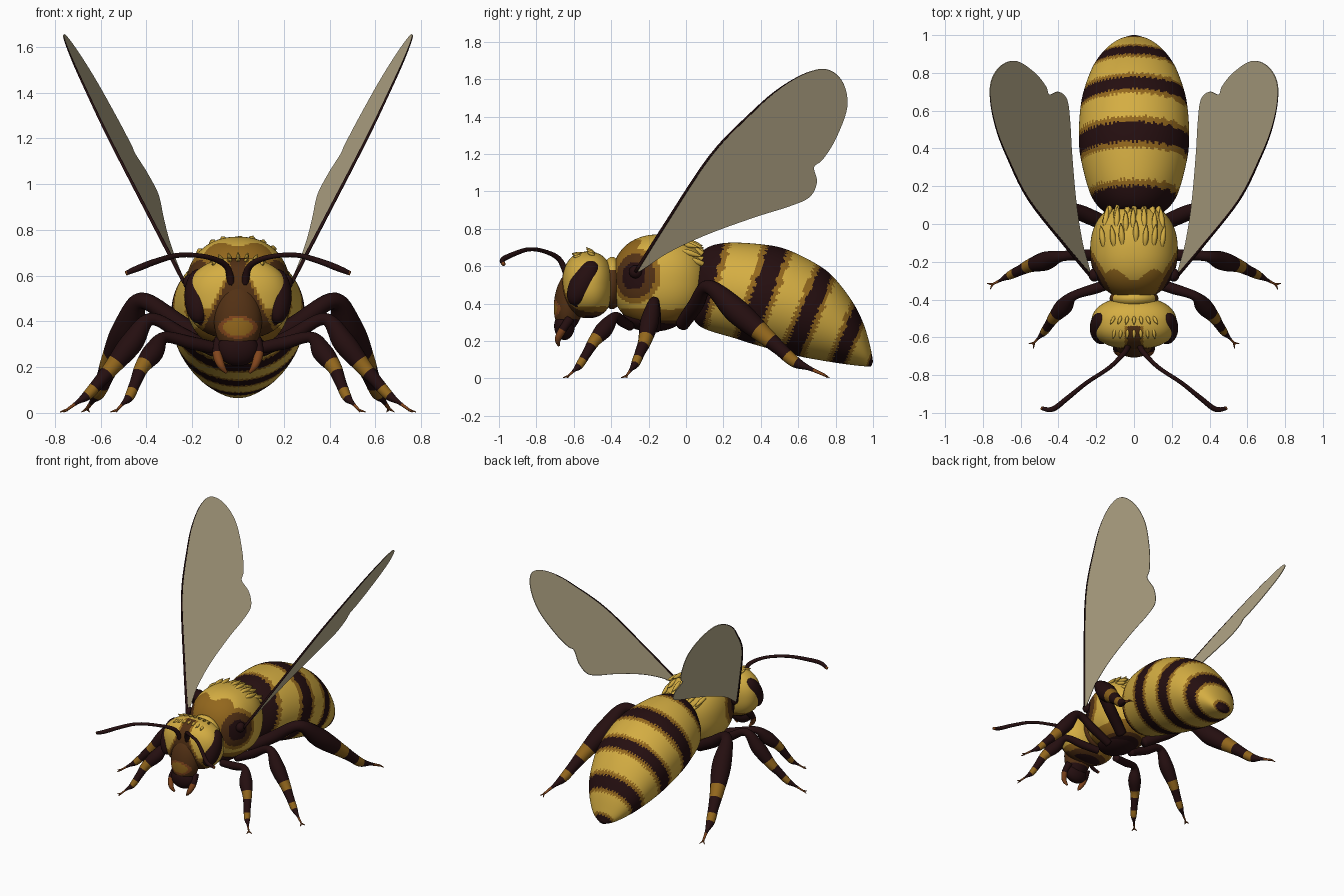
import bpy, bmesh, math, random
from mathutils import Vector, Matrix

random.seed(4)
if "Cube" in bpy.data.objects:
    bpy.data.objects.remove(bpy.data.objects["Cube"])

COLOURS = {
    "yellow": (0.66, 0.42, 0.055), "ochre": (0.29, 0.135, 0.012),
    "brown": (0.085, 0.03, 0.007), "dark_brown": (0.018, 0.0045, 0.005),
    "rust": (0.22, 0.06, 0.012), "wing_grey": (0.54, 0.46, 0.29)}
YELLOW, OCHRE, BROWN, DARK, RUST, WING = range(6)
MATS = []
for label, rgb in COLOURS.items():
    m = bpy.data.materials.new(label)
    m.use_nodes = True
    m.diffuse_color = (*rgb, 1)
    bsdf = m.node_tree.nodes["Principled BSDF"]
    bsdf.inputs["Base Color"].default_value = (*rgb, 1)
    bsdf.inputs["Roughness"].default_value = 0.7
    MATS.append(m)


def finish(bm, name, smooth=True):
    """Turn a bmesh into a named object with the shared materials."""
    bmesh.ops.recalc_face_normals(bm, faces=bm.faces)
    for f in bm.faces:
        f.smooth = smooth
    me = bpy.data.meshes.new(name)
    bm.to_mesh(me)
    bm.free()
    for m in MATS:
        me.materials.append(m)
    ob = bpy.data.objects.new(name, me)
    bpy.context.collection.objects.link(ob)
    return ob


def spline(pts, steps, closed=False):
    """Catmull-Rom curve through points of any dimension, as (t, point)."""
    p = [Vector(q) for q in pts]
    n = len(p)
    at = (lambda i: p[i % n]) if closed else (lambda i: p[max(0, min(n - 1, i))])
    out = []
    for i in range(n if closed else n - 1):
        a, b, c, d = (at(i + k) for k in (-1, 0, 1, 2))
        for s in range(steps):
            u = s / steps
            out.append((i + u, 0.5 * (2 * b + (c - a) * u + (2 * a - 5 * b + 4 * c - d) * u**2
                                      + (3 * b - a - 3 * c + d) * u**3)))
    if not closed:
        out.append((n - 1, p[-1]))
    return out


def loft(bm, rings, ts, rule):
    """Bridge rings of points; rule(t, centre) picks each face's colour."""
    vs = [[bm.verts.new(p) for p in r] for r in rings]
    n = len(vs[0])
    for k in range(len(vs) - 1):
        for j in range(n):
            f = bm.faces.new((vs[k][j], vs[k][(j + 1) % n], vs[k + 1][(j + 1) % n], vs[k + 1][j]))
            f.material_index = rule((ts[k] + ts[k + 1]) / 2, f.calc_center_median())
    for ring, t in ((vs[0], ts[0]), (vs[-1], ts[-1])):
        f = bm.faces.new(ring)
        f.material_index = rule(t, f.calc_center_median())


def tube(bm, pts, rule, sides=10, steps=5):
    """Sweep a circle along (x, y, z, radius) points."""
    path = spline(pts, steps)
    pos = [q.to_3d() for _, q in path]
    normal = Vector((0.31, 0.52, 0.8))
    rings = []
    for i, (_, q) in enumerate(path):
        tan = (pos[min(i + 1, len(pos) - 1)] - pos[max(i - 1, 0)]).normalized()
        normal = (normal - tan * normal.dot(tan)).normalized()
        side = tan.cross(normal)
        rings.append([pos[i] + max(q[3], 0.002) * (normal * math.cos(a) + side * math.sin(a))
                      for a in (math.tau * j / sides for j in range(sides))])
    loft(bm, rings, [t for t, _ in path], rule)


def ellipsoid(name, centre, radii, rule, tilt=0, seg=72, boxy=2):
    """Ellipsoid; a boxy exponent above 2 fills out its corners."""
    bm = bmesh.new()
    bmesh.ops.create_uvsphere(bm, u_segments=seg, v_segments=seg * 2 // 3, radius=1)
    for v in bm.verts:
        v.co *= sum(abs(c) ** boxy for c in v.co) ** (-1 / boxy)
    bm.transform(Matrix.Translation(centre) @ Matrix.Rotation(tilt, 4, 'X') @ Matrix.Diagonal((*radii, 1)))
    for f in bm.faces:
        f.material_index = rule(f.calc_center_median())
    return finish(bm, name)


# Abdomen: tilted oval sections (top y, top z, bottom y, bottom z, half width)
SECTIONS = [
    (.05, .60, .03, .42, .09), (.10, .69, .04, .32, .16), (.22, .725, .10, .265, .23),
    (.42, .715, .26, .215, .28), (.55, .685, .37, .18, .292), (.70, .61, .50, .145, .285),
    (.79, .54, .62, .115, .265), (.89, .41, .76, .09, .22), (.95, .29, .86, .075, .165),
    (.985, .17, .95, .065, .095), (1.0, .09, .99, .065, .025)]
BANDS = [(-1, 1.9), (3.12, 3.95), (5.15, 5.9), (7.15, 7.85), (9.4, 11)]


def abdomen_rule(t, c):
    t += .05 * math.sin(c.x * 260 + c.z * 190)
    gap = min(max(a - t, t - b) for a, b in BANDS)
    return DARK if gap < 0 else OCHRE if gap < 0.2 else YELLOW


bm = bmesh.new()
rings, ts = [], []
for t, (ty, tz, by, bz, w) in spline(SECTIONS, 18):
    mid, half = Vector((0, ty + by, tz + bz)) / 2, Vector((0, ty - by, tz - bz)) / 2
    rings.append([mid + half * math.cos(a) + Vector((w * math.sin(a), 0, 0))
                  for a in (math.tau * j / 160 for j in range(160))])
    ts.append(t)
loft(bm, rings, ts, abdomen_rule)
finish(bm, "abdomen")

# Thorax, with dark wing sockets spreading forward and down
SOCKET = Vector((.21, -.29, .55))
T_MID, T_RAD, T_BOX = Vector((0, -.14, .52)), Vector((.232, .258, .25)), 2.25


def thorax_rule(c):
    d = (Vector((abs(c.x), c.y, c.z)) - SOCKET).length
    if d < .075 or c.z < .295:
        return DARK
    if d < .125 or c.z < .31:
        return BROWN
    if d < .155 or c.z < .37 or (c.y < -.27 - .03 * math.cos(c.x * 30) and c.z > .55):
        return OCHRE
    return YELLOW


ellipsoid("thorax", T_MID, T_RAD, thorax_rule, seg=120, boxy=T_BOX)
ellipsoid("neck", (0, -.395, .51), (.13, .06, .14), lambda c: YELLOW if c.z > .58 else BROWN, seg=32)
ellipsoid("waist", (0, .08, .50), (.12, .10, .13), lambda c: DARK, seg=32)
ellipsoid("chest_underside", (0, -.18, .325), (.13, .16, .075), lambda c: DARK, seg=32)


# Head, with a brown strip down the brow and dark cheeks
def head_rule(c):
    edge = abs(c.x) - .035 - max(0, .60 - c.z) * .5
    if c.y < -.54 and edge < .015:
        return BROWN if edge < 0 else OCHRE
    low = c.z - (.07 if c.y < -.58 else 0)
    return DARK if low < .335 else BROWN if low < .355 else OCHRE if low < .385 else YELLOW


H_MID, H_RAD, H_BOX = Vector((0, -.525, .50)), Vector((.226, .138, .178)), 2.3
ellipsoid("head", H_MID, H_RAD, head_rule, seg=120, boxy=H_BOX)


def face_rule(c):
    if c.z < .315:
        return DARK
    d = math.hypot(c.x / .085, (c.z - .375) / .05)
    return OCHRE if d < .75 else RUST if d < 1 else BROWN


ellipsoid("face_plate", (0, -.625, .41), (.105, .08, .165), face_rule, tilt=-.12, seg=80)
ellipsoid("mouth", (0, -.65, .28), (.09, .055, .075), lambda c: DARK, seg=32)


# Legs: joints are hip, knee, ankle, tarsus and toe
def leg_rule(t, c):
    if 3.8 < t < 4.35 or 5.5 < t < 6.1:
        return OCHRE
    return RUST if t > 7.2 else DARK


LEGS = {
    "front": (.042, (.08, -.30, .28), (.32, -.38, .33), (.42, -.49, .2), (.475, -.57, .07), (.53, -.63, .012)),
    "middle": (.046, (.10, -.16, .27), (.38, -.17, .41), (.55, -.22, .2), (.655, -.27, .08), (.75, -.32, .012)),
    "hind": (.062, (.10, -.02, .29), (.42, .12, .49), (.55, .42, .23), (.61, .58, .09), (.66, .74, .018))}


def build_leg(name, s, w, *joints):
    j = [Vector((s * x, y, z)) for x, y, z in joints]
    pts = []
    sizes = (.6, .68, .6, 1.08, .78, .6, .5, .2, .12)
    for k, r in enumerate(sizes):
        p = j[k // 2] if k % 2 == 0 else (j[k // 2] + j[k // 2 + 1]) / 2
        pts.append((*p, r * w))
    bm = bmesh.new()
    tube(bm, pts, leg_rule, sides=14, steps=8)
    # Forked claw at the toe
    ahead = (j[4] - j[3]).to_2d().to_3d().normalized()
    across = Vector((-ahead.y, ahead.x, 0))
    for q in (-1, 1):
        tip = j[4] + ahead * .022 + across * q * .018
        tip.z = .004
        tube(bm, [(*j[4], .007), (*tip, .002)], lambda t, c: RUST, sides=6)
    finish(bm, name)


# Wing outline in side view (y, z); the wing lies in a leaning plane
LEADING = [(-.27, .57), (-.12, .81), (.13, 1.19), (.35, 1.42), (.5, 1.55), (.65, 1.635), (.76, 1.65)]
TRAILING = [(.84, 1.58), (.862, 1.45), (.80, 1.28), (.73, 1.17), (.685, 1.13), (.70, 1.05),
            (.66, .97), (.55, .92), (.36, .86), (.1, .765), (-.1, .67)]


def on_wing(s, y, z):
    return Vector((s * (.235 + .605 * (z - .57) - .13 * (y + .27)), y, z))


for s, label in ((1, "left"), (-1, "right")):
    for leg, spec in LEGS.items():
        build_leg(f"{label}_{leg}_leg", s, *spec)

    bm = bmesh.new()
    f = bm.faces.new([bm.verts.new(on_wing(s, *p)) for _, p in spline(LEADING + TRAILING, 6, True)])
    f.material_index = WING
    wing = finish(bm, f"{label}_wing", smooth=False)
    solid = wing.modifiers.new("thickness", 'SOLIDIFY')
    solid.thickness, solid.offset = .005, 0

    # Dark vein along the leading edge
    bm = bmesh.new()
    tube(bm, [(*on_wing(s, *p), .009 - .0014 * i) for i, p in enumerate(LEADING)],
         lambda t, c: DARK, sides=8)
    finish(bm, f"{label}_wing_vein")
    ellipsoid(f"{label}_wing_joint", (s * .21, -.27, .57), (.03, .035, .035), lambda c: DARK, seg=24)

    # Eye
    ellipsoid(f"{label}_eye", (s * .172, -.55, .51), (.062, .068, .13), lambda c: DARK,
              tilt=-.5, seg=40)

    # Antenna with a raised base
    bm = bmesh.new()
    path = [(.03, -.64, .56, .018), (.05, -.68, .64, .014), (.13, -.76, .68, .011), (.25, -.84, .69, .011),
            (.35, -.92, .665, .013), (.43, -.98, .635, .014), (.49, -.975, .61, .01)]
    tube(bm, [(s * x, y, z, r) for x, y, z, r in path], lambda t, c: RUST if t > 5.8 else DARK)
    finish(bm, f"{label}_antenna")

    # Mandible
    bm = bmesh.new()
    tube(bm, [(s * .08, -.62, .32, .025), (s * .09, -.66, .26, .022), (s * .075, -.685, .21, .017),
              (s * .05, -.68, .175, .006)], lambda t, c: RUST if t > .9 else DARK)
    finish(bm, f"{label}_mandible")


# Fur tufts lying on the thorax and the head
def tufts(name, mid, rad, box, spots, length, width, back):
    bm = bmesh.new()
    for x, y in spots:
        u, v = x / rad.x, (y - mid.y) / rad.y
        rise = max(.01, 1 - abs(u) ** box - abs(v) ** box) ** (1 / box)
        base = Vector((x, y, mid.z + rad.z * rise))
        n = Vector((u / rad.x, v / rad.y, rise / rad.z)).normalized()
        along = Vector((x * 1.2, back, 0))
        along = (along - n * along.dot(n)).normalized()
        pts = [base + along * length * k + n * lift for k, lift in
               ((0, -.01), (.35, -.004), (.7, 0), (1, .006))]
        tube(bm, [(*p, r * width) for p, r in zip(pts, (.3, 1, .8, .1))],
             lambda t, c: YELLOW, sides=6, steps=3)
    finish(bm, name)


rows = [(x * .052 + random.uniform(-.012, .012), y + random.uniform(-.02, .02))
        for y in (-.12, -.04, .03) for x in range(-3, 4)]
tufts("thorax_fur", T_MID, T_RAD, T_BOX, rows, .13, .016, 1)
tufts("head_fur", H_MID, H_RAD, H_BOX,
      [(x * .034, y) for y in (-.55, -.48) for x in range(-3, 4)], .06, .01, -.5)
